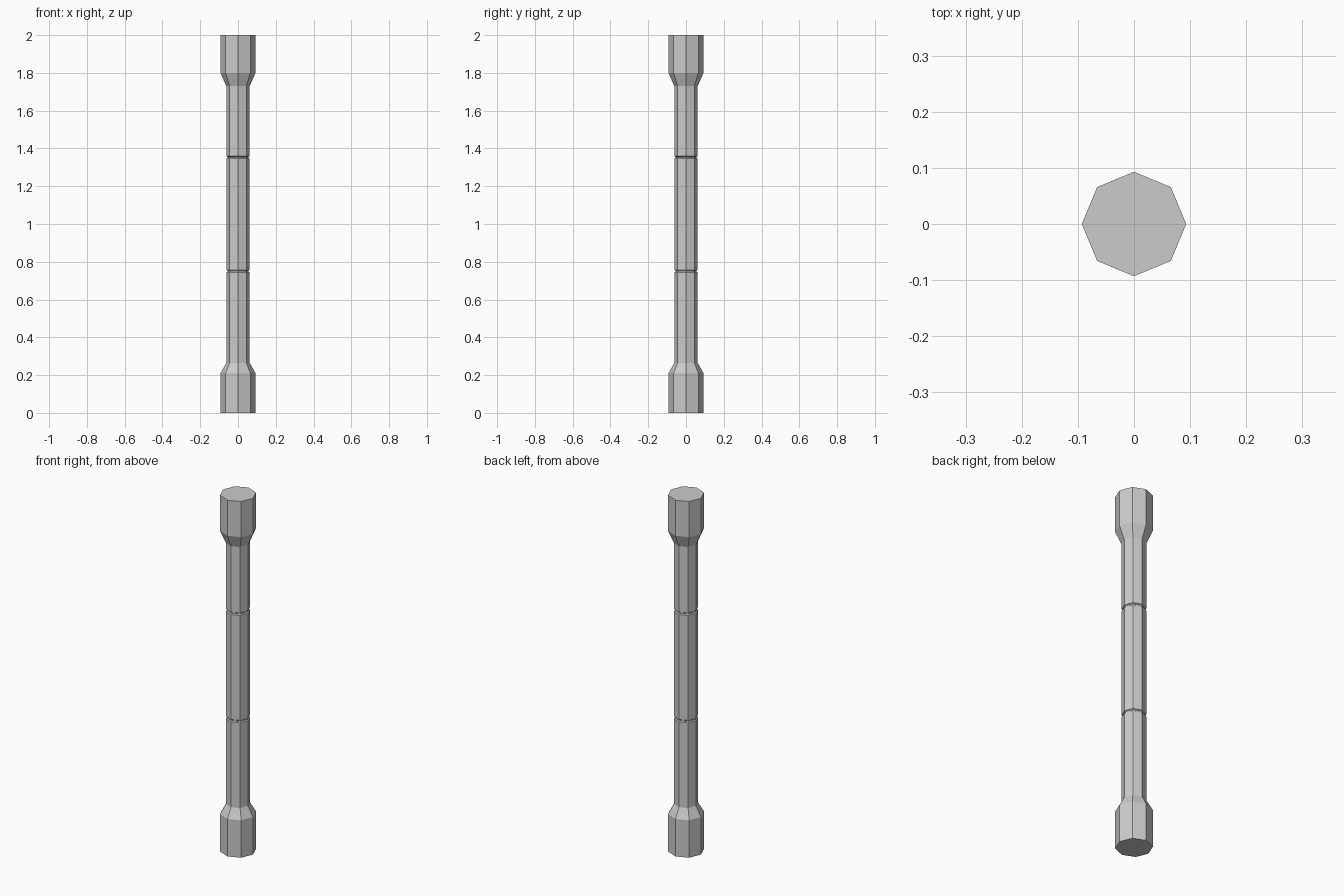
import bpy, bmesh
from math import cos, sin, tau

if "Cube" in bpy.data.objects:
    bpy.data.objects.remove(bpy.data.objects["Cube"])

SIDES = 8
R_END, R_SHAFT, R_GROOVE = 0.093, 0.062, 0.056


def lathe(name, profile):
    """Capped eight-sided solid from (radius, height) pairs, bottom to top."""
    bm = bmesh.new()
    rings = [[bm.verts.new((r * cos(tau * i / SIDES), r * sin(tau * i / SIDES), z))
              for i in range(SIDES)] for r, z in profile]
    for a, b in zip(rings, rings[1:]):
        for i in range(SIDES):
            j = (i + 1) % SIDES
            bm.faces.new((a[i], a[j], b[j], b[i]))
    bm.faces.new(rings[0][::-1])
    bm.faces.new(rings[-1])
    mesh = bpy.data.meshes.new(name)
    bm.to_mesh(mesh)
    bm.free()
    obj = bpy.data.objects.new(name, mesh)
    bpy.context.collection.objects.link(obj)
    return obj


# Thick lower grip flaring into the shaft
profile = [(R_END, 0), (R_END, 0.21), (R_SHAFT, 0.265)]

# Two thin grooves around the shaft
for z in (0.75, 1.353):
    profile += [(R_SHAFT, z - 0.007), (R_GROOVE, z - 0.003),
                (R_GROOVE, z + 0.003), (R_SHAFT, z + 0.007)]

# Thick upper grip
profile += [(R_SHAFT, 1.73), (R_END, 1.80), (R_END, 2.0)]

lathe("pole", profile)
